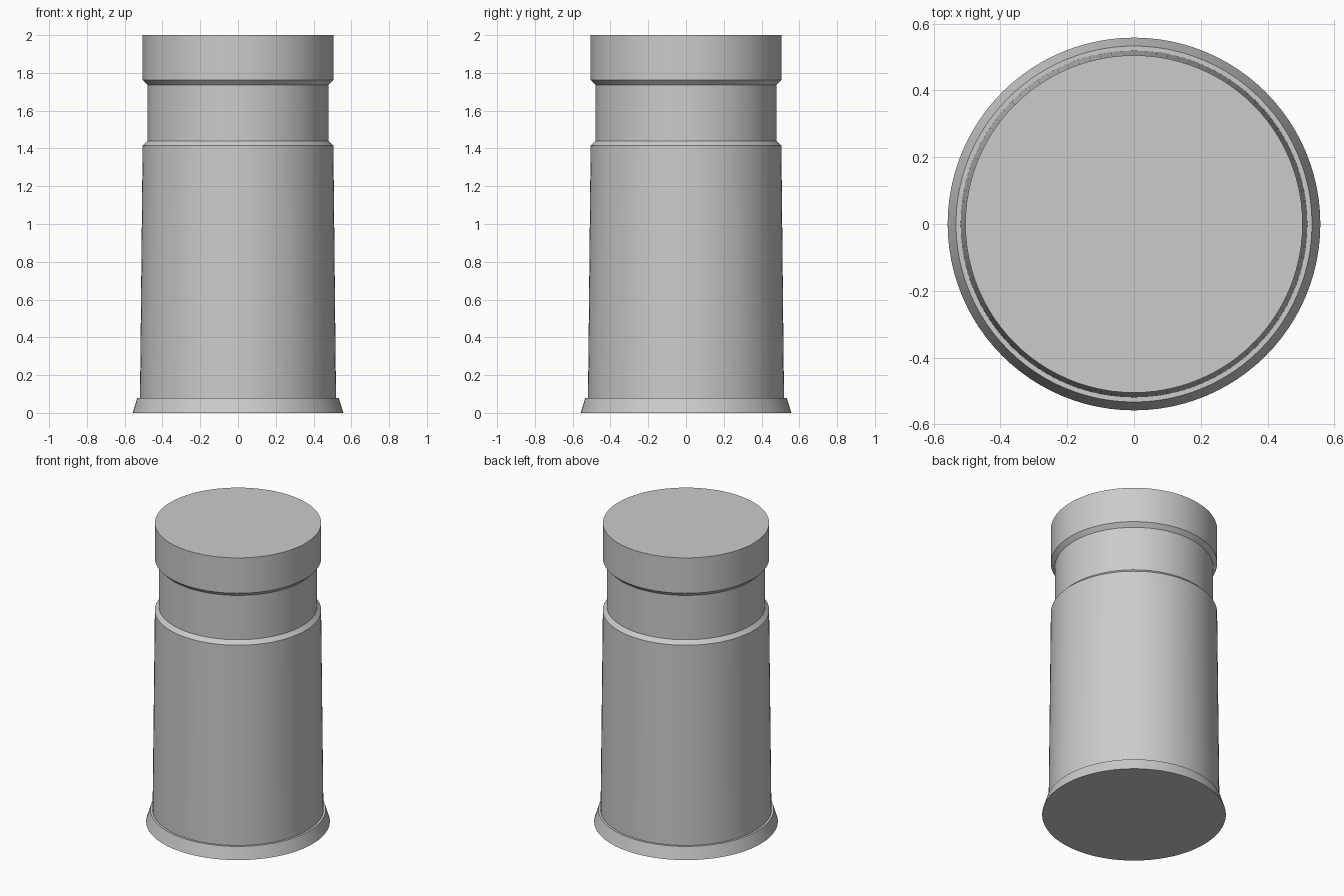
import bpy
import bmesh
import math

cube = bpy.data.objects.get("Cube")
if cube:
    bpy.data.objects.remove(cube, do_unlink=True)

SIDES = 96

grey = bpy.data.materials.new("plain_grey")
grey.use_nodes = True
colour = (0.6, 0.6, 0.6, 1)
grey.diffuse_color = colour
grey.node_tree.nodes["Principled BSDF"].inputs["Base Color"].default_value = colour


def turned_part(name, profile):
    """Lathe a (radius, height) profile into a smooth closed solid."""
    bm = bmesh.new()
    rings = []
    for r, z in profile:
        rings.append([bm.verts.new((r * math.cos(math.tau * i / SIDES),
                                    r * math.sin(math.tau * i / SIDES), z))
                      for i in range(SIDES)])
    for low, high in zip(rings, rings[1:]):
        for i in range(SIDES):
            j = (i + 1) % SIDES
            bm.faces.new((low[i], low[j], high[j], high[i]))
    bm.faces.new(rings[0][::-1])
    bm.faces.new(rings[-1])
    mesh = bpy.data.meshes.new(name)
    bm.to_mesh(mesh)
    bm.free()
    mesh.materials.append(grey)
    obj = bpy.data.objects.new(name, mesh)
    bpy.context.collection.objects.link(obj)
    bpy.ops.object.select_all(action="DESELECT")
    obj.select_set(True)
    bpy.context.view_layer.objects.active = obj
    bpy.ops.object.shade_smooth_by_angle(angle=math.radians(30))
    return obj


# One lathed solid: flared foot, ledge, tapered body, recessed neck, cap
turned_part("turned_canister", [
    (0.558, 0), (0.533, 0.08),
    (0.519, 0.08), (0.505, 1.415),
    (0.48, 1.44), (0.48, 1.737),
    (0.505, 1.763), (0.505, 2),
])
